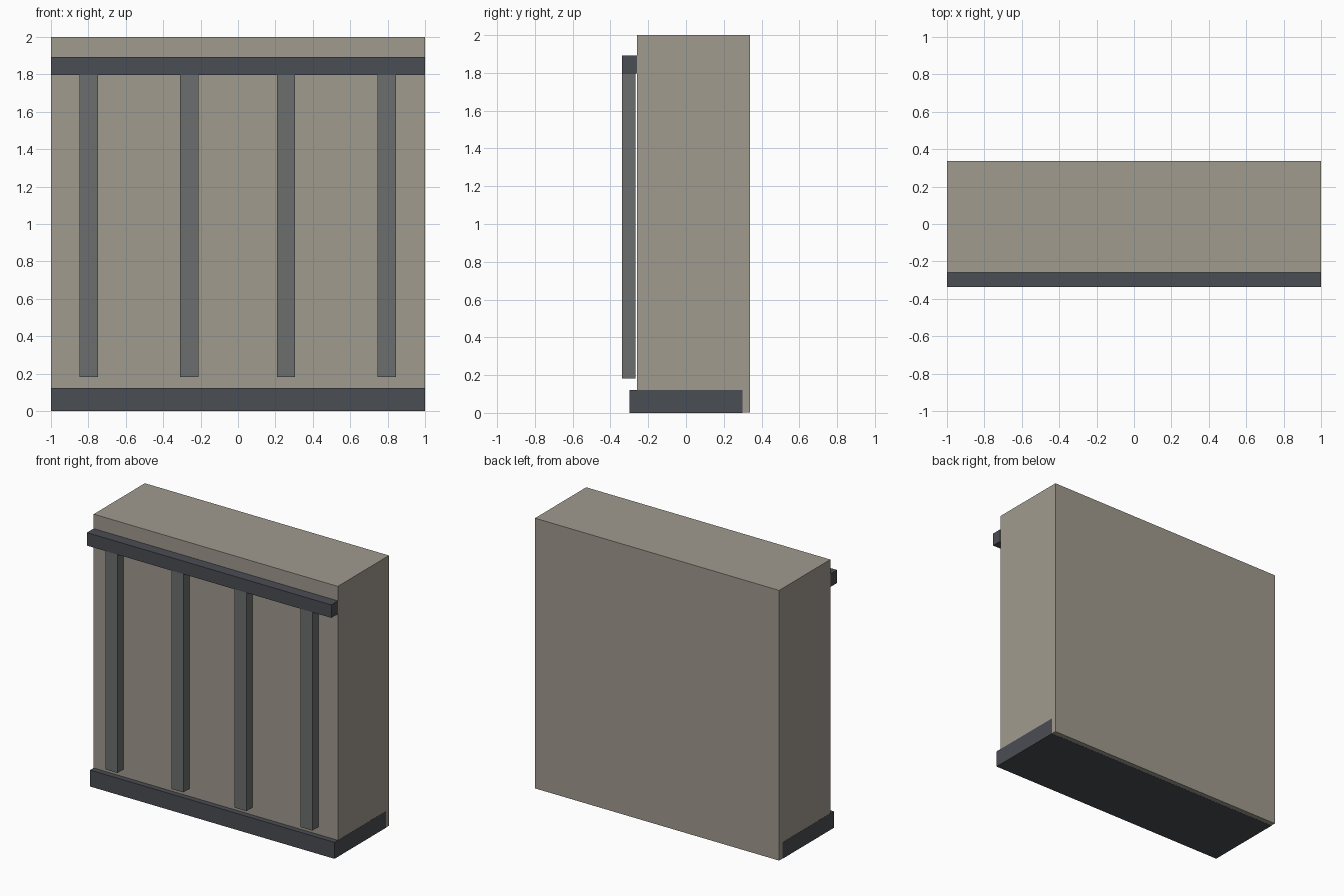
import bpy

if "Cube" in bpy.data.objects:
    bpy.data.objects.remove(bpy.data.objects["Cube"])


def srgb(*rgb):
    """8-bit display colour to linear RGBA."""
    lin = [((c / 255 + 0.055) / 1.055) ** 2.4 for c in rgb]
    return (*lin, 1.0)


def material(name, colour):
    mat = bpy.data.materials.new(name)
    mat.diffuse_color = colour
    mat.use_nodes = True
    mat.node_tree.nodes["Principled BSDF"].inputs["Base Color"].default_value = mat.diffuse_color
    return mat


def box(name, x, y, z, mat):
    """Box from its (min, max) range on each axis."""
    bpy.ops.mesh.primitive_cube_add(size=1)
    ob = bpy.context.object
    ob.name = name
    for v in ob.data.vertices:
        v.co = [r[0] if c < 0 else r[1] for c, r in zip(v.co, (x, y, z))]
    ob.data.materials.append(mat)
    return ob


stone = material("warm grey stone", srgb(160, 155, 143))
steel = material("mid grey steel", srgb(107, 111, 109))
dark = material("dark slate metal", srgb(74, 77, 83))

# Main wall block, a hair inside the plinth so their faces do not clash
box("wall_block", (-0.999, 0.999), (-0.26, 0.338), (0.001, 2.0), stone)

# Plinth running through the foot of the wall
box("plinth", (-1.0, 1.0), (-0.30, 0.30), (0.0, 0.122), dark)

# Top rail across the front
box("top_rail", (-1.0, 1.0), (-0.338, -0.26), (1.797, 1.893), dark)

# Four upright bars hanging below the rail, just clear of the wall
for i, cx in enumerate((-0.798, -0.26, 0.257, 0.796)):
    box(f"upright_bar_{i + 1}", (cx - 0.049, cx + 0.049),
        (-0.338, -0.267), (0.182, 1.797), steel)
